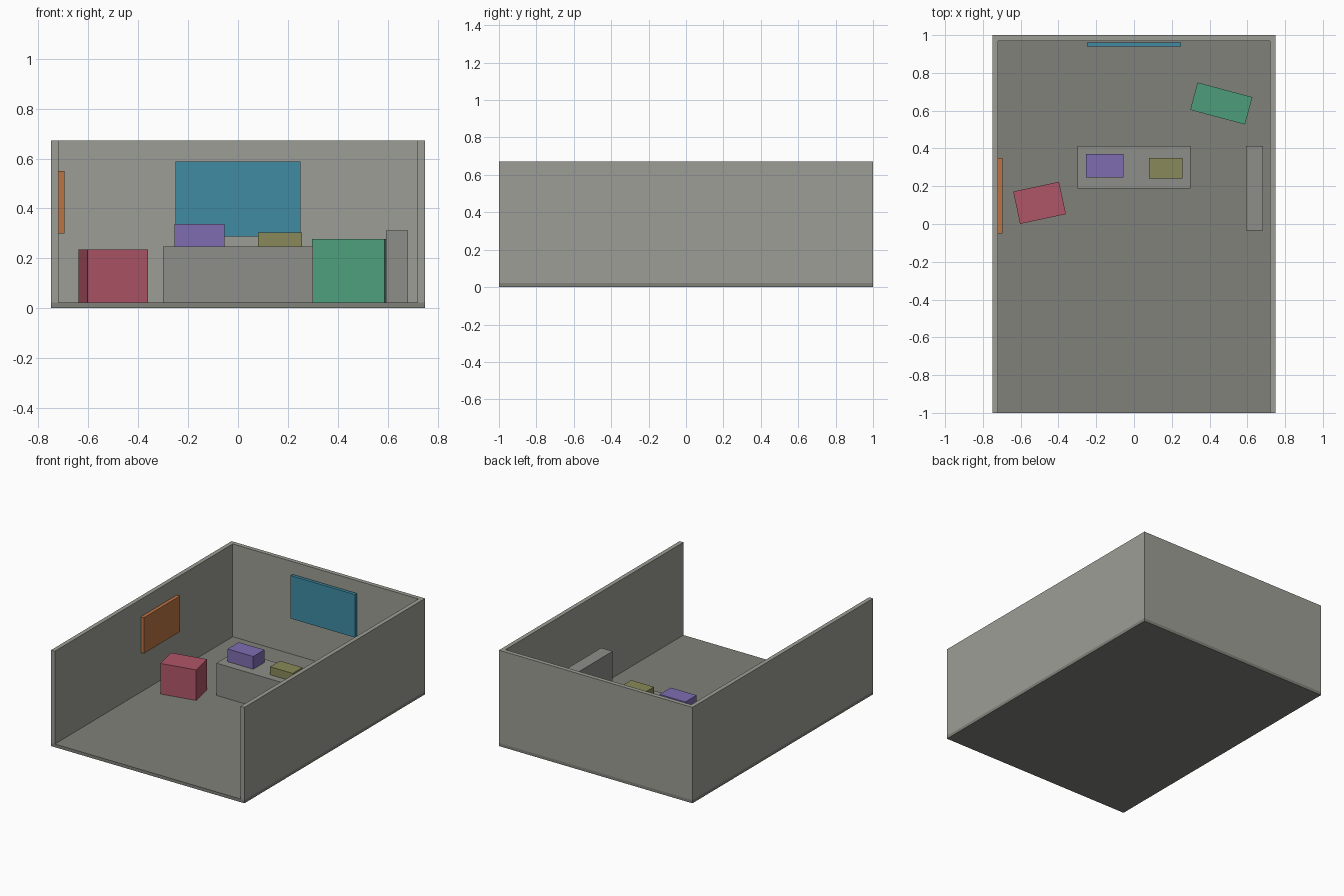
import bpy
import math

if "Cube" in bpy.data.objects:
    bpy.data.objects.remove(bpy.data.objects["Cube"])

FLOOR = 0.022   # floor thickness
WALL = 0.03     # wall thickness
TOP = 0.672     # top of the walls
DESK_TOP = 0.248

WALL_GREY = (0.34, 0.34, 0.305)
FLOOR_GREY = (0.22, 0.22, 0.195)
DESK_GREY = (0.27, 0.27, 0.25)


def box(name, x, y, z, color, turn=0):
    """Box spanning the given (min, max) ranges, turned about its own vertical axis."""
    spans = (x, y, z)
    bpy.ops.mesh.primitive_cube_add(
        size=1, location=[(a + b) / 2 for a, b in spans],
        rotation=(0, 0, math.radians(turn)))
    ob = bpy.context.object
    ob.name = name
    ob.scale = [b - a for a, b in spans]
    bpy.ops.object.transform_apply(location=False, rotation=False, scale=True)
    mat = bpy.data.materials.new(name + "_colour")
    mat.diffuse_color = (*color, 1)
    mat.use_nodes = True
    mat.node_tree.nodes["Principled BSDF"].inputs["Base Color"].default_value = mat.diffuse_color
    ob.data.materials.append(mat)
    return ob


def around(centre, size):
    return (centre - size / 2, centre + size / 2)


# Room shell: floor, two side walls and back wall, open front and top
box("floor", (-0.75, 0.75), (-1, 1), (0, FLOOR), FLOOR_GREY)
for side, s in (("left", -1), ("right", 1)):
    box(side + "_wall", around(s * (0.75 - WALL / 2), WALL), (-1, 1), (FLOOR, TOP), WALL_GREY)
box("back_wall", (-0.75 + WALL, 0.75 - WALL), (1 - WALL, 1), (FLOOR, TOP), WALL_GREY)

# Wall-mounted panels
box("back_screen", (-0.25, 0.25), (0.939, 0.961), (0.287, 0.588), (0.05, 0.26, 0.37))
box("side_board", (-0.719, -0.695), (-0.05, 0.35), (0.3, 0.551), (0.5, 0.175, 0.055))

# Desk with the two boxes on it
box("desk", (-0.3, 0.3), (0.188, 0.413), (FLOOR, DESK_TOP), DESK_GREY)
box("large_desk_box", (-0.254, -0.055), (0.247, 0.37), (DESK_TOP, 0.337), (0.21, 0.155, 0.44))
box("small_desk_box", (0.08, 0.256), (0.241, 0.35), (DESK_TOP, 0.304), (0.25, 0.25, 0.1))

# Low cabinet along the right wall
box("side_cabinet", (0.593, 0.682), (-0.035, 0.413), (FLOOR, 0.311), DESK_GREY)

# Free-standing blocks set at an angle
box("red_block", around(-0.5, 0.248), around(0.112, 0.175), (FLOOR, 0.236),
    (0.43, 0.09, 0.135), turn=12)
box("green_block", around(0.462, 0.3), around(0.638, 0.15), (FLOOR, 0.277),
    (0.075, 0.34, 0.2), turn=-15)
